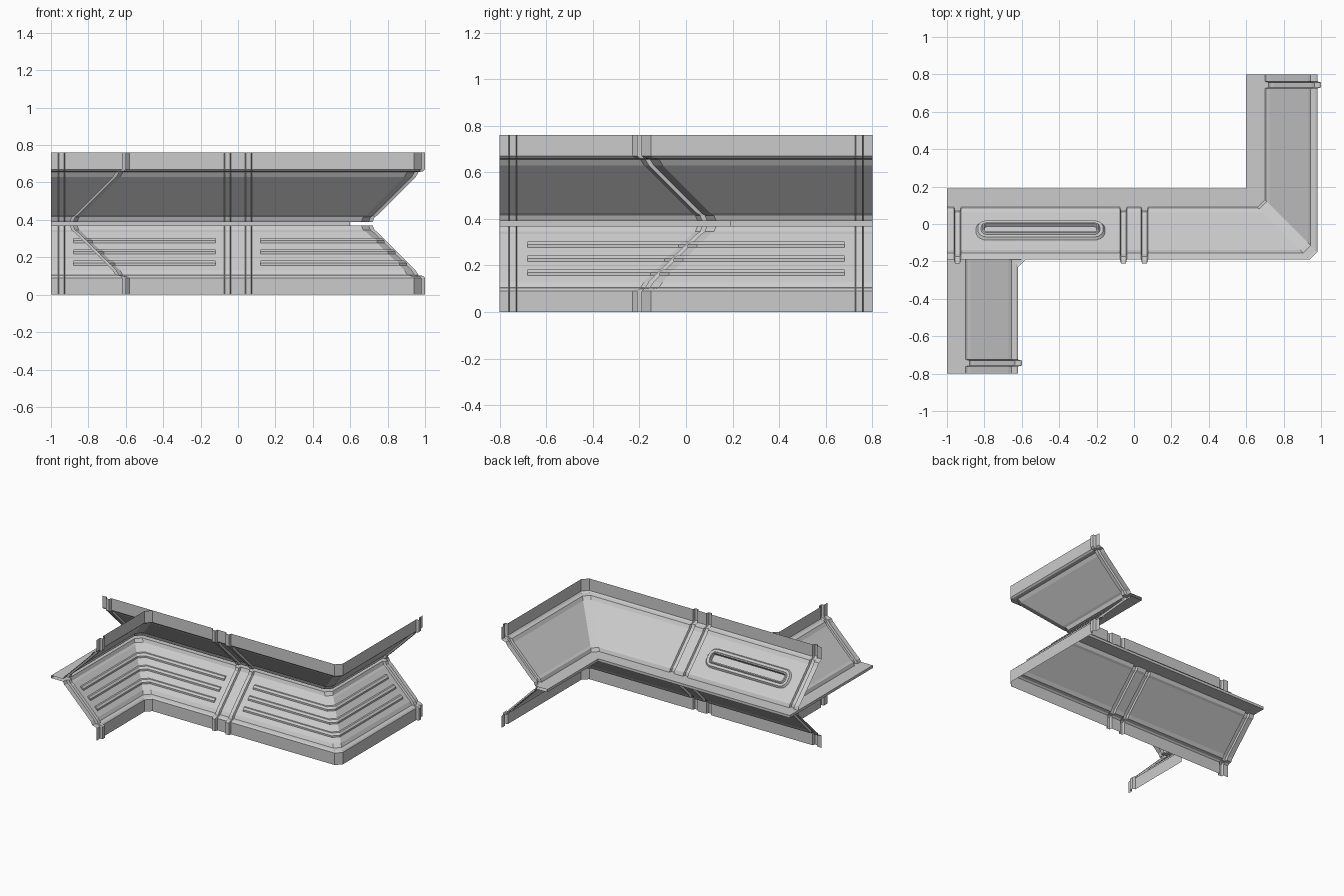
import bpy, math
from mathutils import Vector

if "Cube" in bpy.data.objects:
    bpy.data.objects.remove(bpy.data.objects["Cube"])

H = 0.76        # wall height
RIB = 0.02      # how far ribs stand out on the hollow side
CH = 0.04       # corner chamfer

# Half cross-section (depth, height): top lip, sloped panel, thin spine fin at mid height
UPPER = [(-.19, .76), (-.19, .67), (-.18, .66), (-.155, .655), (-.14, .63),
         (.065, .425), (.08, .415), (.09, .39), (.19, .39)]
PROFILE = UPPER + [(d, H - z) for d, z in reversed(UPPER)]


def make(name, verts, faces):
    me = bpy.data.meshes.new(name)
    me.from_pydata(verts, [], faces)
    me.update()
    ob = bpy.data.objects.new(name, me)
    bpy.context.collection.objects.link(ob)
    return ob


def left(v):
    return Vector((-v.y, v.x))


def sweep(name, path, profile, trim=0.0, ribs=False, caps=False):
    """Sweep a profile along a flat path, with chamfered mitres and optional end ribs."""
    P = [Vector(p) for p in path]
    D = [(b - a).normalized() for a, b in zip(P, P[1:])]
    rows = []

    def station(base, direction, push=0.0):
        row = []
        for d, z in profile:
            dd = d if d > .15 else d - push
            q = base + left(direction) * dd
            row.append((q.x, q.y, z))
        rows.append(row)

    rib_steps = [(.038, 0), (.043, RIB), (.07, RIB), (.075, 0)] if ribs else []
    station(P[0] + D[0] * trim, D[0])
    for t, push in rib_steps:
        station(P[0] + D[0] * t, D[0], push)
    for i in range(1, len(P) - 1):
        for along in (-D[i - 1], D[i]):
            row = []
            for d, z in profile:
                c = 0 if d > .15 else CH
                q = P[i] + (left(D[i - 1]) + left(D[i])) * d + along * c
                row.append((q.x, q.y, z))
            rows.append(row)
    for t, push in reversed(rib_steps):
        station(P[-1] - D[-1] * t, D[-1], push)
    station(P[-1] - D[-1] * trim, D[-1])

    n = len(profile)
    verts = [v for r in rows for v in r]
    faces = [(r * n + k, r * n + k + 1, (r + 1) * n + k + 1, (r + 1) * n + k)
             for r in range(len(rows) - 1) for k in range(n - 1)]
    if caps:
        last = (len(rows) - 1) * n
        faces += [tuple(range(n))[::-1], tuple(range(last, last + n))]
    return make(name, verts, faces)


def strip_profile(zc):
    """Low raised bar lying on the lower sloped panel."""
    r = math.sqrt(.5)
    pts = []
    for s, h in ((-.018, 0), (-.009, .009), (.009, .009), (.018, 0)):
        pts.append((zc - .27 + (s - h) * r, zc + (s + h) * r))
    return pts


# Wall modules: straight run, outside corner, inside corner
MODULES = {
    "straight_wall": [(-1, 0), (0, 0)],
    "outer_corner_wall": [(0, 0), (.79, 0), (.79, .8)],
    "inner_corner_wall": [(-.81, -.8), (-.81, 0), (0, 0)],
}
for name, path in MODULES.items():
    sweep(name, path, PROFILE, ribs=True)
    for i, zc in enumerate((.17, .23, .29)):
        sweep(f"{name}_strip_{i + 1}", path, strip_profile(zc), trim=.12, caps=True)


# Rounded raised frame with a recess on the outside of the straight wall
def rounded_ring(w, h, r, seg=5):
    pts = []
    for k, (sx, sy) in enumerate(((1, 1), (-1, 1), (-1, -1), (1, -1))):
        for j in range(seg + 1):
            a = math.pi / 2 * (k + j / seg)
            pts.append((sx * (w / 2 - r) + r * math.cos(a),
                        sy * (h / 2 - r) + r * math.sin(a)))
    return pts


origin = Vector((-.5, -.035, .525))
up_slope = Vector((0, -1, 1)).normalized()
outward = Vector((0, 1, 1)).normalized()
verts, faces = [], []
rings = [(0, 0), (.01, .014), (.028, .014), (.034, .024), (.042, .024), (.046, .003)]
for inset, h in rings:
    for u, v in rounded_ring(.69 - 2 * inset, .145 - 2 * inset, .06 - inset):
        verts.append(origin + Vector((-u, 0, 0)) + up_slope * v + outward * h)
n = len(verts) // len(rings)
for r in range(len(rings) - 1):
    for k in range(n):
        k2 = (k + 1) % n
        faces.append((r * n + k, r * n + k2, (r + 1) * n + k2, (r + 1) * n + k))
faces.append(tuple(range((len(rings) - 1) * n, len(rings) * n)))
make("vent_frame", verts, faces)
